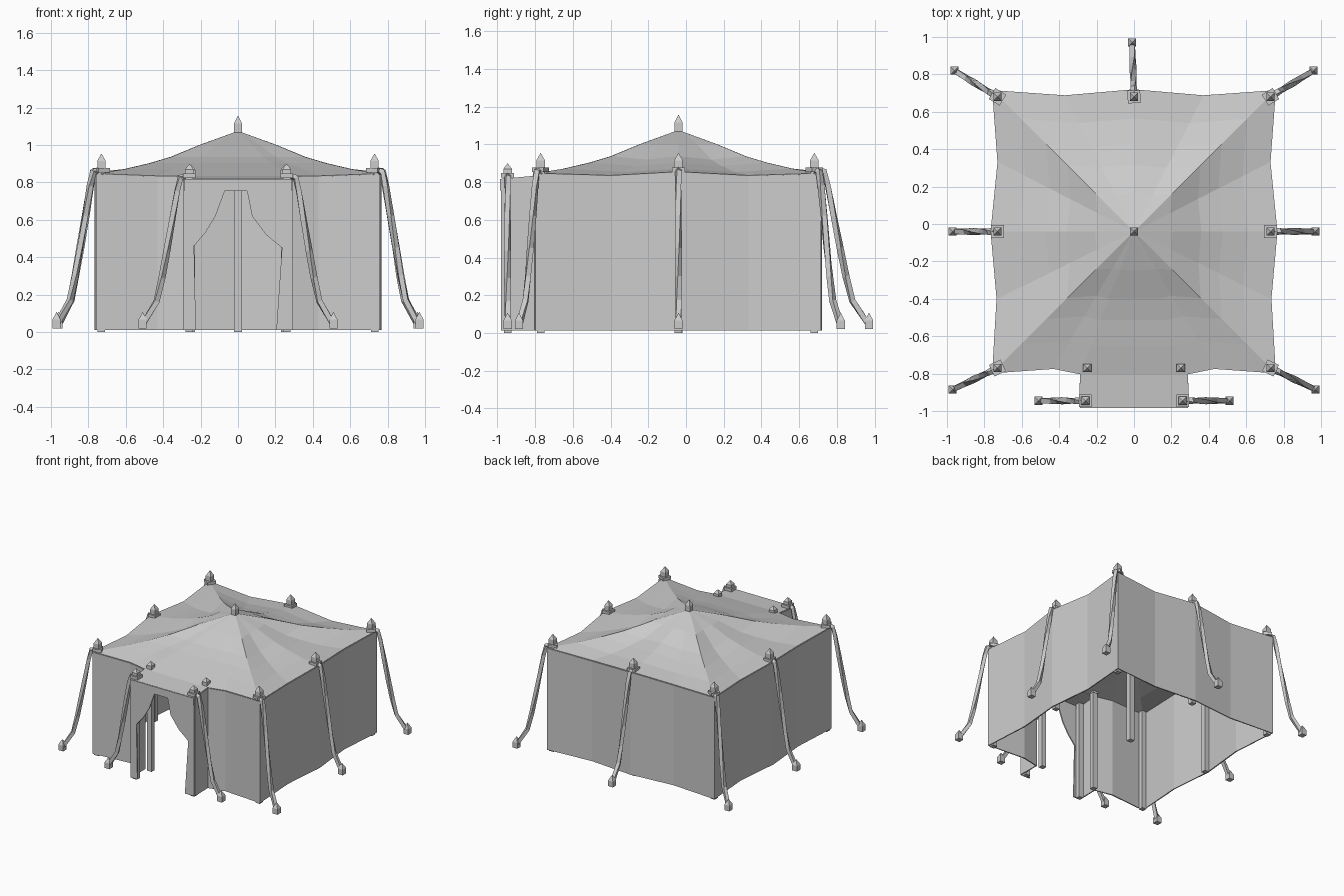
import bpy, bmesh, math
from mathutils import Vector

if "Cube" in bpy.data.objects:
    bpy.data.objects.remove(bpy.data.objects["Cube"])

grey = bpy.data.materials.new("grey_canvas")
grey.diffuse_color = (0.6, 0.6, 0.6, 1)
grey.use_nodes = True
grey.node_tree.nodes["Principled BSDF"].inputs["Base Color"].default_value = grey.diffuse_color


def make(name, verts, faces, thickness=0):
    me = bpy.data.meshes.new(name)
    me.from_pydata(verts, [], faces)
    bm = bmesh.new()
    bm.from_mesh(me)
    bmesh.ops.recalc_face_normals(bm, faces=bm.faces)
    bm.to_mesh(me)
    bm.free()
    me.materials.append(grey)
    ob = bpy.data.objects.new(name, me)
    bpy.context.collection.objects.link(ob)
    if thickness:
        mod = ob.modifiers.new("cloth_thickness", 'SOLIDIFY')
        mod.thickness = thickness
        mod.offset = 0
    return ob


def post(name, x, y, z0, z1, w, tip=0, angle=0):
    """Square post, with an optional pyramid tip of the given height."""
    r = w / math.sqrt(2)
    ring = [(x + r * math.cos(angle + math.pi * (k / 2 + .25)),
             y + r * math.sin(angle + math.pi * (k / 2 + .25))) for k in range(4)]
    v = [(a, b, z0) for a, b in ring] + [(a, b, z1) for a, b in ring]
    f = [(3, 2, 1, 0)] + [(k, (k + 1) % 4, (k + 1) % 4 + 4, k + 4) for k in range(4)]
    if tip:
        v.append((x, y, z1 + tip))
        f += [(k + 4, (k + 1) % 4 + 4, 8) for k in range(4)]
    else:
        f.append((4, 5, 6, 7))
    return make(name, v, f)


def strip(name, line, thickness=.01):
    """Upright cloth strip from a list of (x, y, bottom, top)."""
    n = len(line)
    v = [(x, y, b) for x, y, b, t in line] + [(x, y, t) for x, y, b, t in line]
    return make(name, v, [(i, i + 1, n + i + 1, n + i) for i in range(n - 1)], thickness)


# scalloped eave outline, right half from back to front
half = [(0, .715, .85), (.37, .683, .83), (.755, .712, .842), (.725, .33, .83),
        (.762, -.04, .85), (.73, -.40, .83), (.755, -.795, .842), (.43, -.77, .83),
        (.285, -.80, .828), (0, -.80, .828)]
outline = half + [(-x, y, z) for x, y, z in half[-2:0:-1]]
sagging = {1, 3, 5, 13, 15, 17}

# roof: concave pyramid built from scaled rings
cx, cy = 0, -.04
verts, faces, n = [(cx, cy, 1.07)], [], len(outline)
rings = [(.27, .995), (.47, .932), (.62, .898), (.8, .866), (1, None)]
for t, z in rings:
    for i, (x, y, ze) in enumerate(outline):
        h = ze if z is None else z - (.018 if i in sagging and t > .3 else 0)
        verts.append((cx + (x - cx) * t, cy + (y - cy) * t, h))
for i in range(n):
    j = (i + 1) % n
    faces.append((0, 1 + i, 1 + j))
    for r in range(len(rings) - 1):
        a, b = 1 + r * n, 1 + (r + 1) * n
        faces.append((a + i, b + i, b + j, a + j))
make("roof", verts, faces, .01)

# walls, open at the front and running out along the porch sides
right = [(x, y, .012, z) for x, y, z in half[:9]] + [(.288, -.975, .012, .812)]
strip("walls", [(-x, y, b, t) for x, y, b, t in right[:0:-1]] + right)

# porch roof and valance
make("porch_roof", [(-.285, -.80, .828), (.285, -.80, .828), (.288, -.98, .812),
                    (-.288, -.98, .812)], [(0, 1, 2, 3)], .01)
strip("porch_valance", [(-.288, -.98, .755, .815), (.288, -.98, .755, .815)])

# tied-back door curtains: inner edge as (x, z)
curtains = {"left_curtain": (-1, [(.065, .77), (.12, .62), (.175, .53), (.235, .46), (.225, .012)]),
            "right_curtain": (1, [(.045, .77), (.075, .62), (.15, .52), (.235, .45), (.205, .012)])}
for name, (s, edge) in curtains.items():
    m = len(edge)
    v = [(s * x, -.975, z) for x, z in edge] + [(s * .288, -.975, z) for x, z in edge]
    make(name, v, [(i, i + 1, m + i + 1, m + i) for i in range(m - 1)], .01)


def rope(name, start, end, top):
    """Square twisted rope hanging from a pole top to a stake."""
    cu = bpy.data.curves.new(name, 'CURVE')
    cu.dimensions = '3D'
    cu.bevel_depth = .019
    cu.bevel_resolution = 0
    cu.use_fill_caps = True
    path = [(-.12, .865), (.08, .855), (.16, .78), (.28, .62), (.41, .45),
            (.53, .30), (.66, .17), (1, .04)]
    sp = cu.splines.new('POLY')
    sp.points.add(len(path) - 1)
    sp.use_smooth = False
    a, b = Vector(start), Vector(end)
    for k, (p, (f, z)) in enumerate(zip(sp.points, path)):
        q = a.lerp(b, f)
        p.co = (q.x, q.y, z * top / .865, 1)
        p.tilt = k * .35
    ob = bpy.data.objects.new(name, cu)
    cu.materials.append(grey)
    bpy.context.collection.objects.link(ob)
    bpy.ops.object.select_all(action='DESELECT')
    ob.select_set(True)
    bpy.context.view_layer.objects.active = ob
    bpy.ops.object.convert(target='MESH')


# guyed poles: position, stake position, collar height
guyed = [((0, .68), (-.01, .97), .865)]
for s in (-1, 1):
    guyed += [((s * .73, .68), (s * .96, .82), .865),
              ((s * .73, -.04), (s * .97, -.04), .865),
              ((s * .73, -.77), (s * .97, -.885), .865),
              ((s * .26, -.945), (s * .51, -.945), .835)]
for (x, y), (sx, sy), top in guyed:
    d = Vector((sx - x, sy - y)).normalized()
    post("pole", x, y, 0, top, .04)
    post("rope_collar", x, y, top - .012, top + .012, .068, 0, math.atan2(d.y, d.x))
    big = top > .85
    post("finial", x, y, top, top + (.05 if big else .035), .045, .04 if big else .03)
    rope("guy_rope", (x + d.x * .03, y + d.y * .03), (sx, sy), top)
    post("stake", sx, sy, .02, .066, .044, .042)

# poles without ropes: porch inner pair and the centre
for s in (-1, 1):
    post("inner_pole", s * .25, -.77, 0, .83, .04)
    post("inner_finial", s * .25, -.77, .82, .865, .045, .03)
post("centre_pole", cx, cy, 0, 1.06, .042)
post("centre_finial", cx, cy, 1.055, 1.115, .042, .042)
